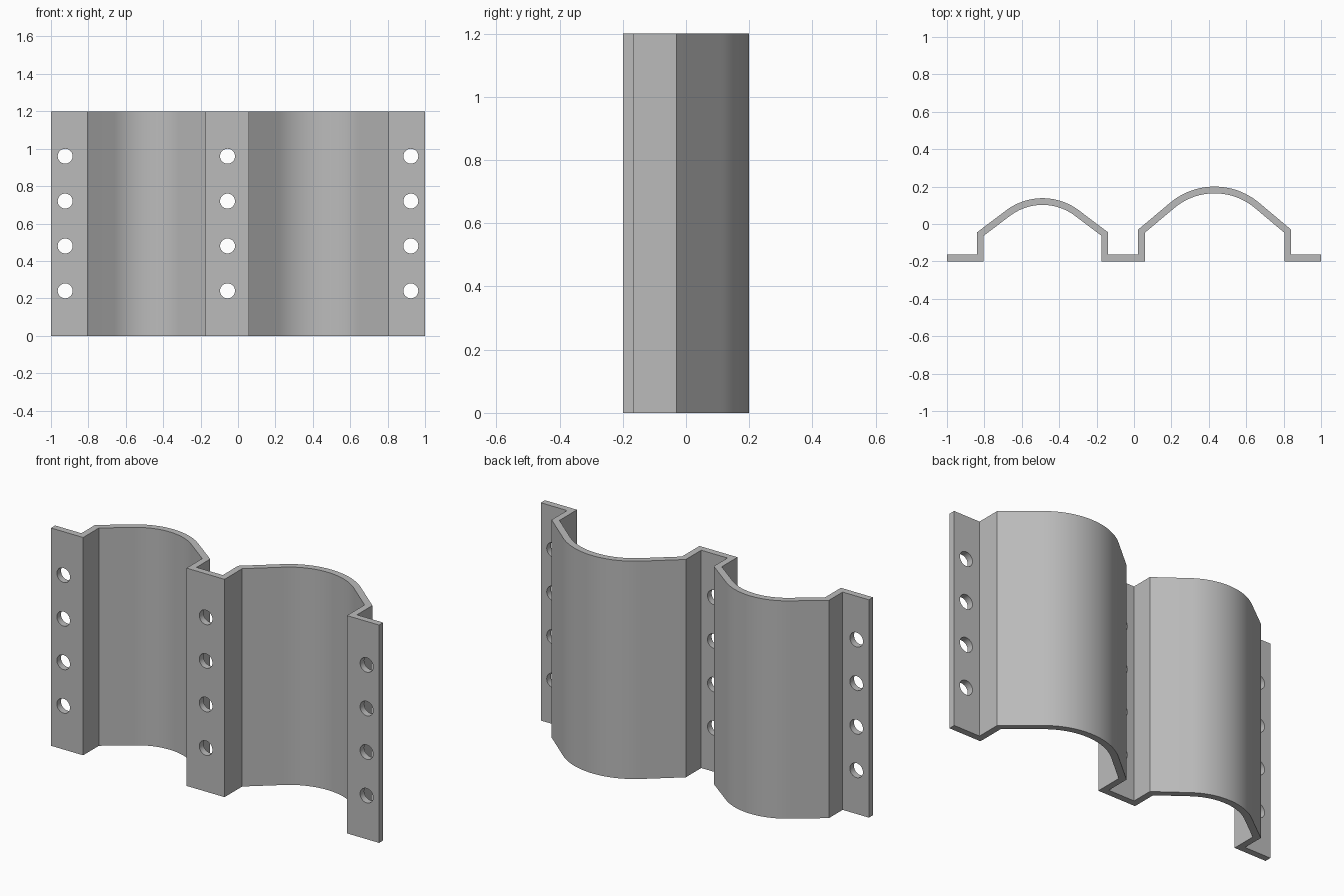
import bpy, bmesh
from math import sin, cos, radians, pi

if "Cube" in bpy.data.objects:
    bpy.data.objects.remove(bpy.data.objects["Cube"])

HEIGHT = 1.2
T = 0.036            # sheet thickness
FRONT = -0.2         # front plane of the flanges
SEGMENTS = 28

steel = bpy.data.materials.new("plain_grey")
steel.use_nodes = True
GREY = (0.5, 0.5, 0.5, 1)
steel.diffuse_color = GREY
steel.node_tree.nodes["Principled BSDF"].inputs["Base Color"].default_value = GREY


def arch(cx, half, apex, corner, angle):
    """Pairs of (back, front) points: wall, sloped side, arc, sloped side, wall."""
    a = radians(angle)
    r = (half * sin(a) - (apex - corner) * cos(a)) / (1 - cos(a))
    cy = apex - r
    inner = half - T
    inner_y = cy + (r - T - inner * sin(a)) / cos(a)

    def ends(s):
        foot = ((cx + s * half, FRONT + T), (cx + s * inner, FRONT))
        top = ((cx + s * half, corner), (cx + s * inner, inner_y))
        return [foot, top]

    curve = []
    for i in range(SEGMENTS + 1):
        t = -a + 2 * a * i / SEGMENTS
        curve.append(tuple((cx + q * sin(t), cy + q * cos(t)) for q in (r, r - T)))
    return ends(-1) + curve + ends(1)[::-1]


# Bent sheet: one continuous strip of paired points, extruded upwards
pairs = [((-1, FRONT + T), (-1, FRONT))]
pairs += arch(-0.489, 0.351, 0.138, -0.045, 37)
pairs += arch(0.431, 0.409, 0.2, -0.03, 40)
pairs += [((1, FRONT + T), (1, FRONT))]

bm = bmesh.new()
rows = [[bm.verts.new((x, y, 0)) for x, y in pair] for pair in pairs]
for (b0, f0), (b1, f1) in zip(rows, rows[1:]):
    bm.faces.new((b0, b1, f1, f0))
extruded = bmesh.ops.extrude_face_region(bm, geom=bm.faces[:])
top = [v for v in extruded["geom"] if isinstance(v, bmesh.types.BMVert)]
bmesh.ops.translate(bm, verts=top, vec=(0, 0, HEIGHT))
bmesh.ops.recalc_face_normals(bm, faces=bm.faces[:])
mesh = bpy.data.meshes.new("double_arched_bracket")
bm.to_mesh(mesh)
bm.free()
bracket = bpy.data.objects.new("double_arched_bracket", mesh)
bpy.context.collection.objects.link(bracket)
mesh.materials.append(steel)

# Bolt holes: four in each flange
cutters = []
for x in (-0.924, -0.056, 0.924):
    for i in range(1, 5):
        bpy.ops.mesh.primitive_cylinder_add(
            vertices=32, radius=0.04, depth=0.12,
            location=(x, FRONT + T / 2, i * HEIGHT / 5), rotation=(pi / 2, 0, 0))
        cutters.append(bpy.context.object)
bpy.ops.object.select_all(action="DESELECT")
for c in cutters:
    c.select_set(True)
bpy.context.view_layer.objects.active = cutters[0]
bpy.ops.object.join()
cutter = bpy.context.object
cutter.name = "bolt_hole_cutter"
cutter.data.materials.append(steel)
cutter.hide_render = True

cut = bracket.modifiers.new("bolt_holes", "BOOLEAN")
cut.operation = "DIFFERENCE"
cut.solver = "EXACT"
cut.object = cutter
bpy.ops.object.select_all(action="DESELECT")
bracket.select_set(True)
bpy.context.view_layer.objects.active = bracket
bpy.ops.object.modifier_apply(modifier=cut.name)
bpy.data.objects.remove(cutter)

bpy.ops.object.shade_smooth_by_angle(angle=radians(25))
